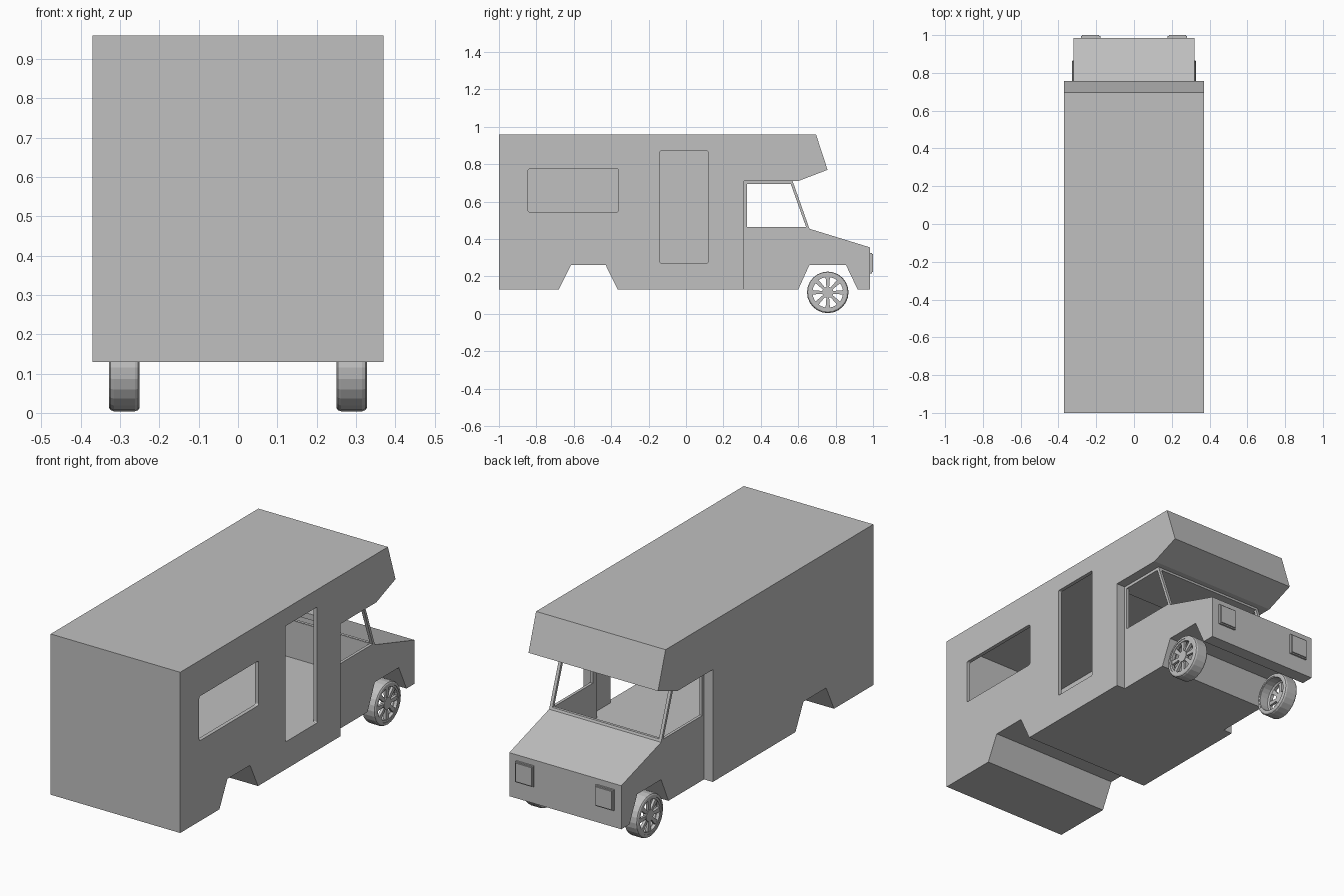
import bpy, bmesh, math

if "Cube" in bpy.data.objects:
    bpy.data.objects.remove(bpy.data.objects["Cube"])

gray = bpy.data.materials.new("plain gray")
gray.diffuse_color = (0.53, 0.53, 0.53, 1)
gray.use_nodes = True
gray.node_tree.nodes["Principled BSDF"].inputs["Base Color"].default_value = gray.diffuse_color


def finish(bm, name):
    bmesh.ops.recalc_face_normals(bm, faces=bm.faces)
    mesh = bpy.data.meshes.new(name)
    bm.to_mesh(mesh)
    bm.free()
    mesh.materials.append(gray)
    obj = bpy.data.objects.new(name, mesh)
    bpy.context.collection.objects.link(obj)
    return obj


def add_prism(bm, profile, x0, x1):
    """Extrude a (y, z) outline along x."""
    a = [bm.verts.new((x0, y, z)) for y, z in profile]
    b = [bm.verts.new((x1, y, z)) for y, z in profile]
    n = len(profile)
    bm.faces.new(a)
    bm.faces.new(b[::-1])
    for i in range(n):
        j = (i + 1) % n
        bm.faces.new((a[i], a[j], b[j], b[i]))


def prism(name, profile, x0, x1):
    bm = bmesh.new()
    add_prism(bm, profile, x0, x1)
    return finish(bm, name)


def rounded(y0, z0, y1, z1, r=0.01, steps=3):
    pts = []
    corners = ((y1 - r, z1 - r), (y0 + r, z1 - r), (y0 + r, z0 + r), (y1 - r, z0 + r))
    for q, (cy, cz) in enumerate(corners):
        for s in range(steps + 1):
            t = (q + s / steps) * math.pi / 2
            pts.append((cy + r * math.cos(t), cz + r * math.sin(t)))
    return pts


def cut(obj, profile, x0, x1):
    cutter = prism("cutter", profile, x0, x1)
    cutter.hide_render = True
    mod = obj.modifiers.new("cut", 'BOOLEAN')
    mod.operation = 'DIFFERENCE'
    mod.solver = 'EXACT'
    mod.object = cutter
    bpy.context.view_layer.objects.active = obj
    bpy.ops.object.modifier_apply(modifier=mod.name)
    bpy.data.objects.remove(cutter)


# Living box with roof overhang and rear wheel arch
box = prism("living_box", [
    (-1, .13), (-.68, .13), (-.615, .262), (-.43, .262), (-.365, .13), (.31, .13),
    (.31, .71), (.60, .71), (.757, .77), (.695, .96), (-1, .96)], -.37, .37)
cut(box, [(-.98, .272), (.29, .272), (.29, .725), (.597, .725), (.735, .78),
          (.682, .942), (-.98, .942)], -.35, .35)
# Passage to the cab, side window, side door
cut(box, [(.27, .272), (.33, .272), (.33, .695), (.27, .695)], -.305, .305)
cut(box, rounded(-.845, .545, -.36, .775), .33, .40)
cut(box, rounded(-.14, .272, .118, .87, .006), .33, .40)

# Driver cab with hood and front wheel arch
cab = prism("cab", [
    (.31, .13), (.60, .13), (.66, .262), (.855, .262), (.918, .13), (.985, .13),
    (.985, .355), (.66, .455), (.57, .71), (.31, .71)], -.32, .32)
cut(cab, [(.29, .272), (.64, .272), (.64, .465), (.555, .695), (.29, .695)], -.305, .305)
# Side windows and windshield opening
cut(cab, [(.325, .465), (.642, .465), (.56, .695), (.325, .695)], -.4, .4)
cut(cab, [(.58, .467), (.74, .467), (.65, .694), (.50, .694)], -.304, .304)

CY, CZ, SEG = .758, .115, 24


def ring(bm, section, side):
    """Turn an (x, radius) section round the axle."""
    rows = []
    for i in range(SEG):
        t = 2 * math.pi * i / SEG
        rows.append([bm.verts.new((side * x, CY + r * math.cos(t), CZ + r * math.sin(t)))
                     for x, r in section])
    n = len(section)
    for i in range(SEG):
        a, b = rows[i], rows[(i + 1) % SEG]
        for k in range(n):
            m = (k + 1) % n
            bm.faces.new((a[k], a[m], b[m], b[k]))


for side, label in ((1, "right"), (-1, "left")):
    # Tyre
    bm = bmesh.new()
    ring(bm, [(.25, .093), (.25, .102), (.254, .108), (.262, .111), (.316, .111),
              (.324, .108), (.328, .102), (.328, .093)], side)
    finish(bm, label + "_tyre")

    # Rim with hub and eight spokes
    bm = bmesh.new()
    ring(bm, [(.252, .093), (.325, .093), (.325, .082), (.308, .082), (.30, .088),
              (.252, .088)], side)
    hub = [(CY + .03 * math.cos(2 * math.pi * i / 16), CZ + .03 * math.sin(2 * math.pi * i / 16))
           for i in range(16)]
    add_prism(bm, hub, side * .304, side * .325)
    for k in range(8):
        t = k * math.pi / 4
        c, s = math.cos(t), math.sin(t)
        outline = [(.024, -.007), (.085, -.012), (.085, .012), (.024, .007)]
        add_prism(bm, [(CY + r * c - w * s, CZ + r * s + w * c) for r, w in outline],
                  side * .308, side * .322)
    finish(bm, label + "_rim")

    # Headlight: frame plate with a slightly smaller raised lens
    bm = bmesh.new()
    xs = sorted((side * .178, side * .28))
    add_prism(bm, [(.98, .217), (.994, .217), (.994, .325), (.98, .325)], *xs)
    add_prism(bm, [(.99, .223), (1.0, .223), (1.0, .319), (.99, .319)], xs[0] + .006, xs[1] - .006)
    finish(bm, label + "_headlight")
